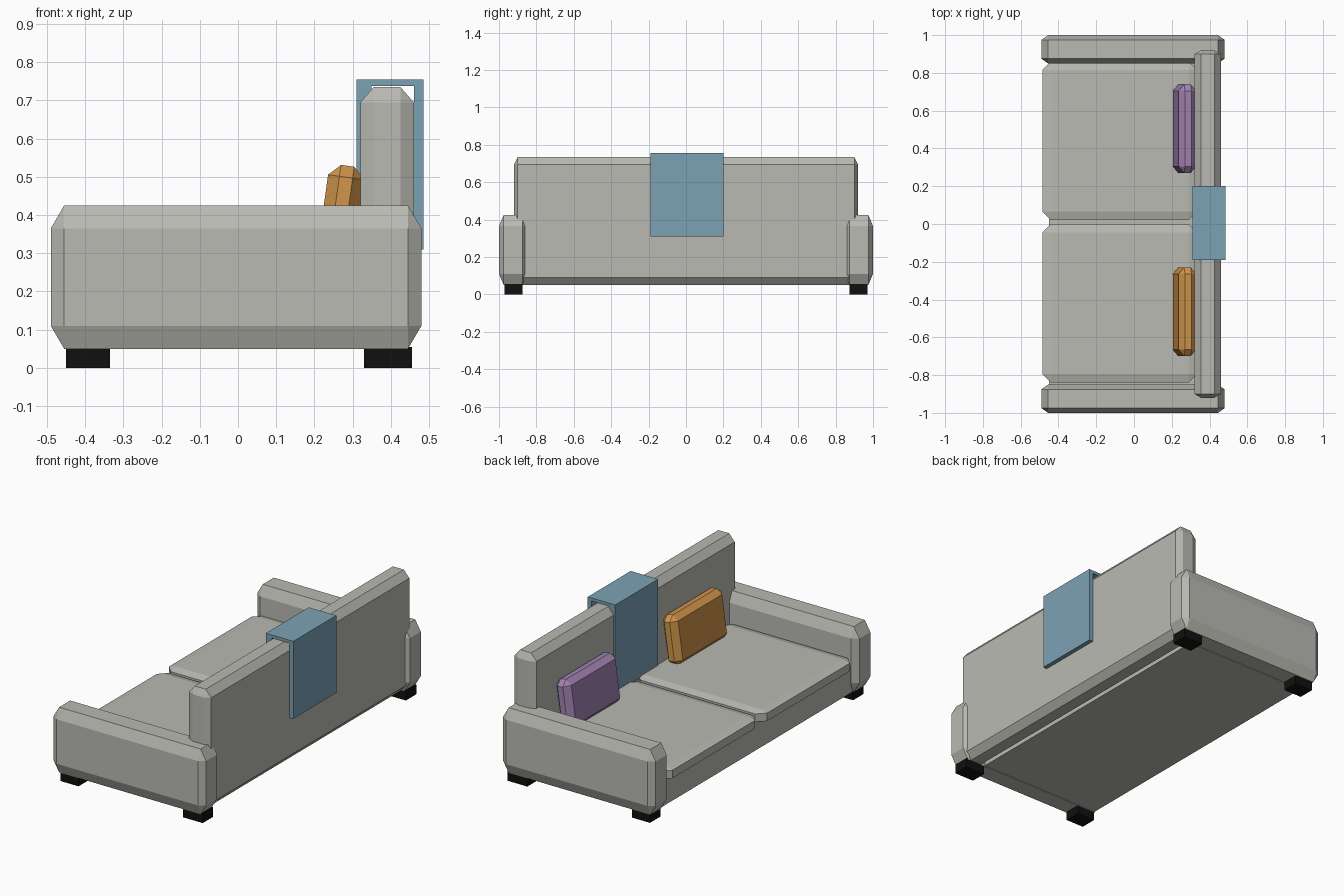
import bpy, bmesh, math
from itertools import product
from mathutils import Matrix, Vector

cube = bpy.data.objects.get("Cube")
if cube:
    bpy.data.objects.remove(cube, do_unlink=True)


def material(name, rgb):
    mat = bpy.data.materials.new(name)
    mat.use_nodes = True
    mat.diffuse_color = (*rgb, 1)
    mat.node_tree.nodes["Principled BSDF"].inputs["Base Color"].default_value = (*rgb, 1)
    return mat


GREY = material("warm grey fabric", (0.49, 0.49, 0.45))
BLUE = material("blue cloth", (0.20, 0.36, 0.46))
ORANGE = material("orange cloth", (0.63, 0.30, 0.07))
PURPLE = material("purple cloth", (0.36, 0.23, 0.44))
BLACK = material("black wood", (0.005, 0.005, 0.005))


def block(name, x, y, z, mat, chamfer=None, tilt=0):
    """Box between (min, max) ranges, with a chamfer depth per axis and a tilt about y."""
    centre = Vector(sum(r) / 2 for r in (x, y, z))
    half = [(r[1] - r[0]) / 2 for r in (x, y, z)]
    bm = bmesh.new()
    for signs in product((-1, 1), repeat=3):
        if chamfer is None:
            bm.verts.new([s * h for s, h in zip(signs, half)])
            continue
        # three points per corner, each touching one side of the box
        for side in range(3):
            bm.verts.new([s * (h if i == side else h - c)
                          for i, (s, h, c) in enumerate(zip(signs, half, chamfer))])
    bmesh.ops.convex_hull(bm, input=bm.verts)
    bmesh.ops.dissolve_limit(bm, angle_limit=0.01, verts=bm.verts, edges=bm.edges)
    bmesh.ops.recalc_face_normals(bm, faces=bm.faces)
    bm.transform(Matrix.Translation(centre) @ Matrix.Rotation(tilt, 4, "Y"))
    mesh = bpy.data.meshes.new(name)
    bm.to_mesh(mesh)
    bm.free()
    mesh.materials.append(mat)
    obj = bpy.data.objects.new(name, mesh)
    bpy.context.collection.objects.link(obj)
    return obj


def mirrored(side, low, high):
    return tuple(sorted((side * low, side * high)))


# Frame and backrest
block("seat_base", (-0.45, 0.33), (-0.87, 0.87), (0.05, 0.21), GREY)
block("backrest", (0.32, 0.46), (-0.92, 0.92), (0.05, 0.735), GREY, (0.035, 0.02, 0.04))

# Arms and feet at both ends
for side, label in ((-1, "near"), (1, "far")):
    block(label + "_arm", (-0.49, 0.48), mirrored(side, 0.85, 1.0), (0.05, 0.425),
          GREY, (0.035, 0.025, 0.06))
    for x, place in (((-0.45, -0.335), "front"), ((0.33, 0.455), "back")):
        block(f"{label}_{place}_foot", x, mirrored(side, 0.875, 0.97), (0, 0.055), BLACK)

# Seat cushions
for label, y in (("near", (-0.84, 0.0)), ("far", (0.02, 0.86))):
    block(label + "_seat_cushion", (-0.485, 0.335), y, (0.195, 0.265),
          GREY, (0.045, 0.045, 0.012))

# Throw blanket folded over the backrest
throw_y = (-0.19, 0.2)
block("throw_front", (0.31, 0.35), throw_y, (0.25, 0.74), BLUE)
block("throw_top", (0.31, 0.485), throw_y, (0.738, 0.755), BLUE)
block("throw_back", (0.46, 0.485), throw_y, (0.31, 0.74), BLUE)

# Leaning pillows
for name, y, mat in (("orange_pillow", (-0.70, -0.23), ORANGE),
                     ("purple_pillow", (0.27, 0.74), PURPLE)):
    block(name, (0.22, 0.315), y, (0.25, 0.53), mat, (0.03, 0.035, 0.03), math.radians(8))
